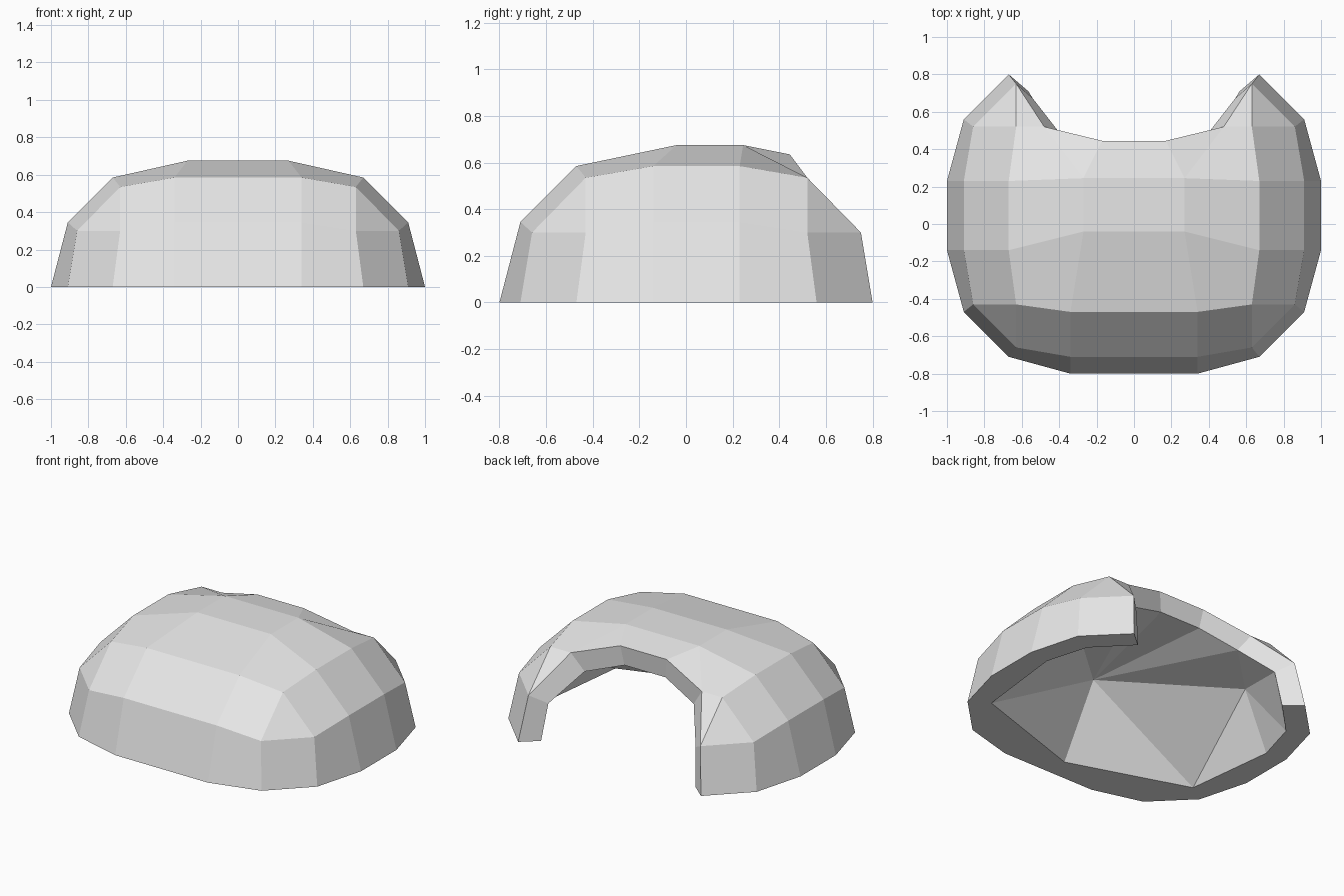
import bpy, bmesh

cube = bpy.data.objects.get("Cube")
if cube:
    bpy.data.objects.remove(cube, do_unlink=True)

MID_Y = 0.045  # fore-aft symmetry plane of the dome

grey = bpy.data.materials.new("light grey")
grey.use_nodes = True
colour = (0.8, 0.8, 0.8, 1)
grey.diffuse_color = colour
grey.node_tree.nodes["Principled BSDF"].inputs["Base Color"].default_value = colour

bm = bmesh.new()


def verts(points):
    return [bm.verts.new(p) for p in points]


def ring(front, back_count):
    """Half ring: centre point, front points, then those reflected to the back."""
    centre = (0, *front[0][1:])
    back = [(x, 2 * MID_Y - y, z) for x, y, z in reversed(front)]
    return verts([centre] + front + back[:back_count])


def face(*corners):
    unique = list(dict.fromkeys(corners))
    if len(unique) > 2:
        bm.faces.new(unique)


def strip(row_a, row_b):
    """Join two rows; a repeated vertex collapses its quad to a triangle."""
    for i in range(len(row_a) - 1):
        face(row_a[i], row_a[i + 1], row_b[i + 1], row_b[i])


# Outer dome rings from the ground upward
base = ring([(.34, -.8, 0), (.67, -.71, 0), (.91, -.47, 0), (1, -.14, 0)], 3)
wall = ring([(.34, -.71, .345), (.63, -.66, .3), (.86, -.43, .3), (.91, -.14, .345)], 3)
shoulder = ring([(.34, -.47, .585), (.63, -.43, .535), (.67, -.14, .585)], 2)
strip(base, wall)
strip(wall, [shoulder[i] for i in (0, 1, 2, 2, 3, 4, 5, 5)])

# Crown and the outer edge of the rear arch
t_mid, t_front, t_back, t_rear = verts(
    [(0, -.04, .675), (.27, -.04, .675), (.27, .245, .675), (0, .245, .675)])
arch_side, arch_top, arch_mid = verts(
    [(.48, .52, .535), (.17, .445, .635), (0, .445, .635)])
c, f, corner, side_f, side_b, rear = shoulder
face(c, f, t_front, t_mid)
face(f, corner, side_f, t_front)
face(t_front, side_f, side_b, t_back)
face(t_mid, t_front, t_back, t_rear)
face(t_rear, t_back, arch_top, arch_mid)
face(t_back, side_b, rear, arch_side)
face(t_back, arch_side, arch_top)
face(rear, wall[-1], arch_side)

# Inner floor edge, inner arch and the simple cavity
floor = verts([(0, -.65, 0), (.79, -.39, 0), (.86, .21, 0), (.78, .49, 0), (.565, .71, 0)])
in_low, in_side, in_top, in_mid = verts(
    [(.54, .67, .24), (.4, .49, .42), (.15, .43, .506), (0, .43, .506)])
roof, hip = verts([(0, -.38, .45), (.67, .24, .36)])
strip(base, [floor[i] for i in (0, 0, 1, 1, 1, 2, 3, 4)])
strip([base[-1], wall[-1], arch_side, arch_top, arch_mid],
      [floor[-1], in_low, in_side, in_top, in_mid])
face(floor[0], floor[1], roof)
face(floor[1], hip, roof)
for a, b in ((floor[1], floor[2]), (floor[2], floor[3]), (floor[3], in_low), (in_low, in_side)):
    face(a, b, hip)
face(floor[3], floor[4], in_low)
face(hip, in_side, roof)
face(in_side, in_top, roof)
face(in_top, in_mid, roof)

# Close the half temporarily so normals are found for a solid
edge = [t_mid, c, wall[0], base[0], floor[0], roof, in_mid, arch_mid, t_rear]
cap = bm.faces.new(edge)
bmesh.ops.recalc_face_normals(bm, faces=bm.faces[:])
bmesh.ops.delete(bm, geom=[cap], context="FACES_ONLY")

mesh = bpy.data.meshes.new("shell")
bm.to_mesh(mesh)
bm.free()
mesh.materials.append(grey)
shell = bpy.data.objects.new("shell", mesh)
bpy.context.collection.objects.link(shell)

# Mirrored half
mirror = shell.modifiers.new("mirror", "MIRROR")
mirror.use_clip = True
mirror.merge_threshold = 0.001
